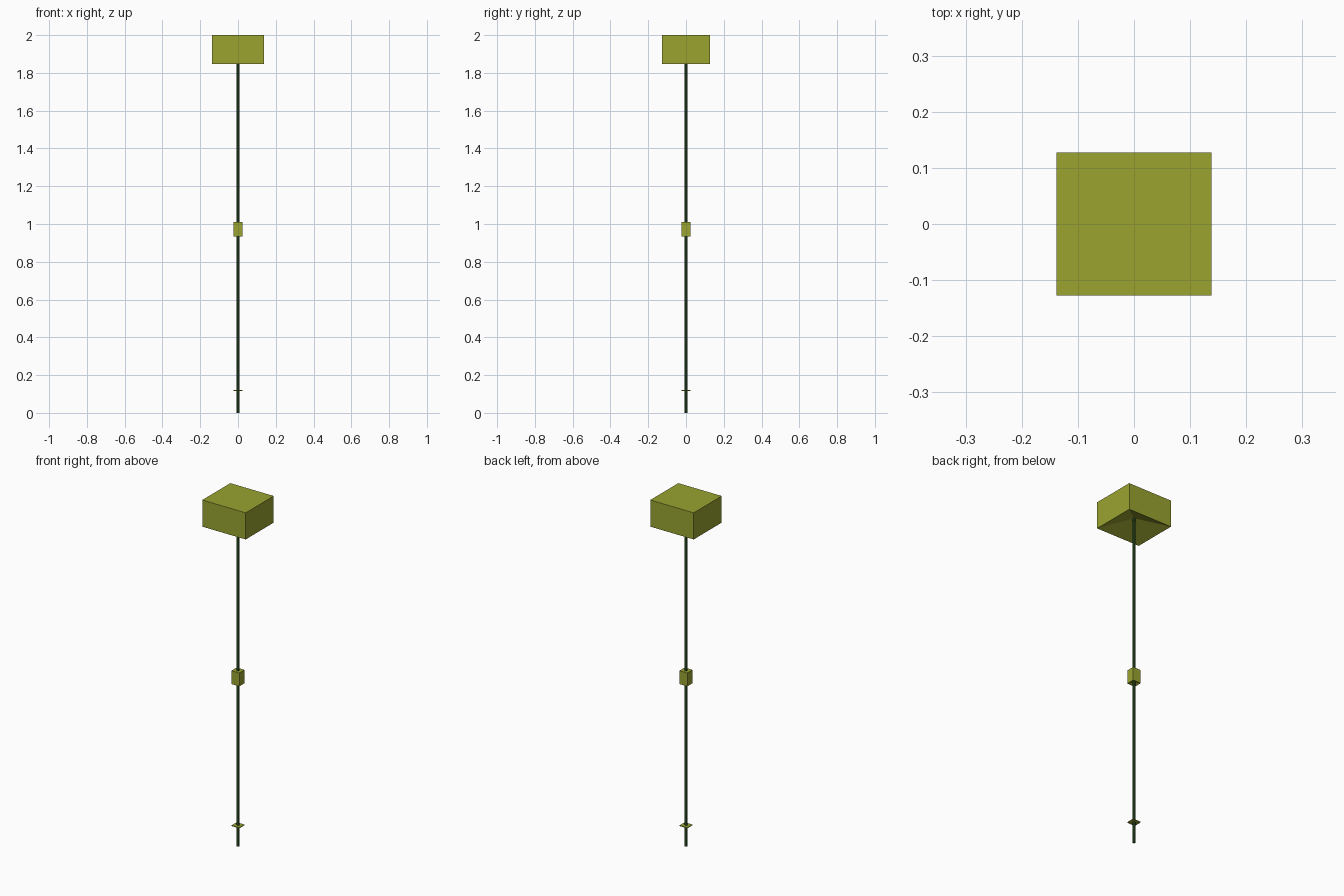
import bpy, bmesh

if "Cube" in bpy.data.objects:
    bpy.data.objects.remove(bpy.data.objects["Cube"])


def material(name, color):
    m = bpy.data.materials.new(name)
    m.diffuse_color = (*color, 1)
    m.use_nodes = True
    m.node_tree.nodes["Principled BSDF"].inputs["Base Color"].default_value = m.diffuse_color
    return m


olive = material("olive", (0.32, 0.37, 0.03))
green = material("dark_green", (0.03, 0.10, 0.02))


def recessed_block(name, hx, hy, z0, z1, depth):
    """Box whose underside rises to a shallow pyramid point."""
    bm = bmesh.new()
    bmesh.ops.create_cube(bm, size=2)
    for v in bm.verts:
        v.co = (v.co.x * hx, v.co.y * hy, z1 if v.co.z > 0 else z0)
    bm.normal_update()
    bottom = [f for f in bm.faces if f.normal.z < -0.5]
    center = bmesh.ops.poke(bm, faces=bottom)["verts"][0]
    center.co.z = z0 + depth
    mesh = bpy.data.meshes.new(name)
    bm.to_mesh(mesh)
    bm.free()
    mesh.materials.append(olive)
    obj = bpy.data.objects.new(name, mesh)
    bpy.context.collection.objects.link(obj)
    return obj


# Large head, middle block and thin lower plate
recessed_block("head_block", 0.138, 0.127, 1.847, 2.0, 0.055)
recessed_block("middle_block", 0.025, 0.0235, 0.933, 1.01, 0.012)
recessed_block("lower_plate", 0.025, 0.0235, 0.117, 0.121, 0.001)

# Slim stem running up into the recess of the head
top = 1.905
bpy.ops.mesh.primitive_cylinder_add(vertices=8, radius=0.008, depth=top,
                                    location=(0, 0, top / 2))
stem = bpy.context.object
stem.name = "stem"
stem.data.materials.append(green)
